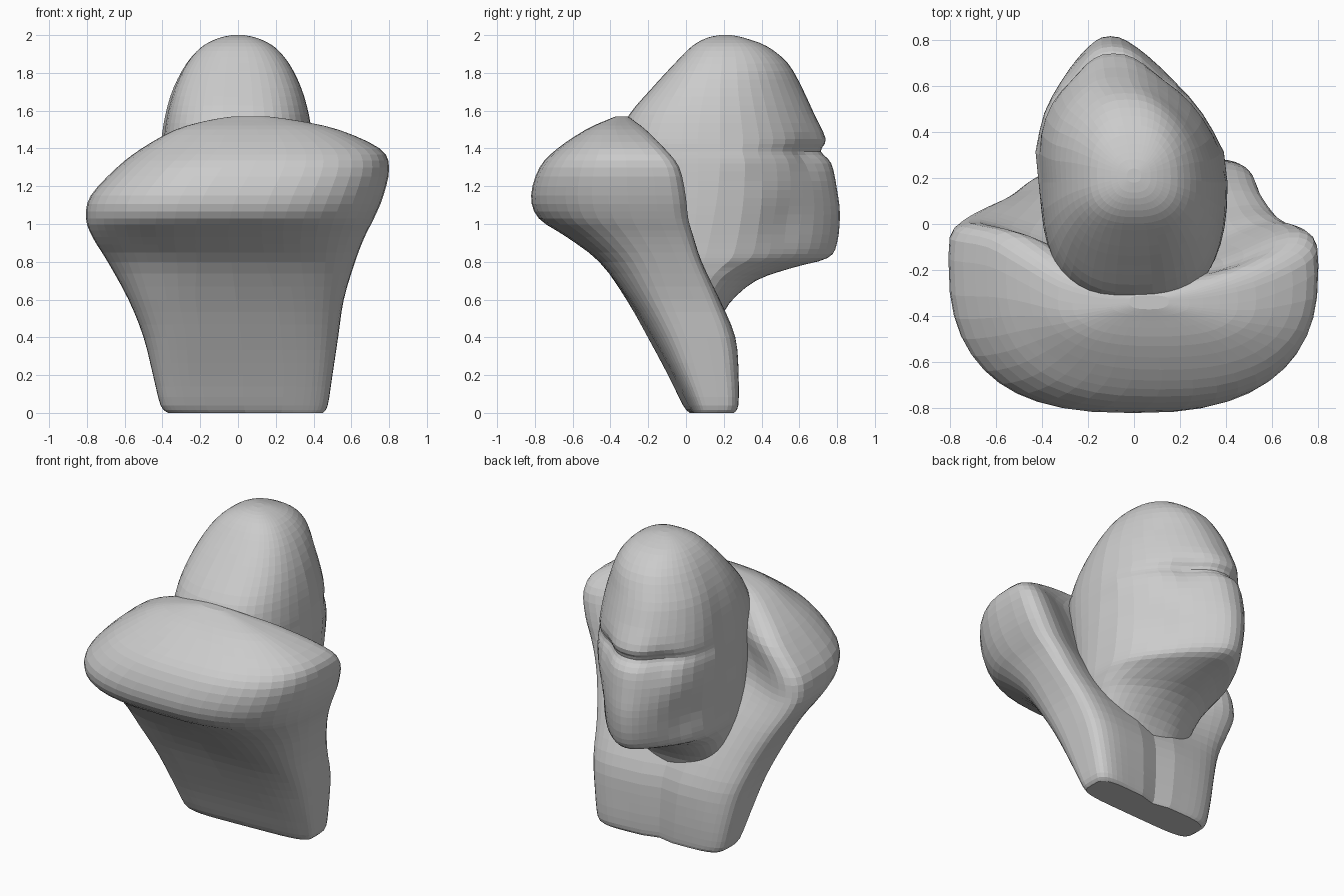
import bpy
import bmesh
import math


def spline(rows, per):
    """Catmull-Rom resampling of a table of section parameters."""
    out = []
    for i in range(len(rows) - 1):
        p0, p1 = rows[max(i - 1, 0)], rows[i]
        p2, p3 = rows[i + 1], rows[min(i + 2, len(rows) - 1)]
        for k in range(per):
            t = k / per
            out.append([0.5 * (2 * b + (c - a) * t + (2 * a - 5 * b + 4 * c - d) * t * t
                               + (3 * b - a - 3 * c + d) * t ** 3)
                        for a, b, c, d in zip(p0, p1, p2, p3)])
    out.append(list(rows[-1]))
    return out


def loft(name, rings):
    bm = bmesh.new()
    vs = [[bm.verts.new(p) for p in ring] for ring in rings]
    n = len(vs[0])
    for a, b in zip(vs, vs[1:]):
        for i in range(n):
            j = (i + 1) % n
            bm.faces.new((a[i], a[j], b[j], b[i]))
    bm.faces.new(vs[0][::-1])
    bm.faces.new(vs[-1])
    bmesh.ops.recalc_face_normals(bm, faces=bm.faces[:])
    me = bpy.data.meshes.new(name)
    bm.to_mesh(me)
    bm.free()
    ob = bpy.data.objects.new(name, me)
    bpy.context.collection.objects.link(ob)
    return ob


def power(v, e):
    return math.copysign(abs(v) ** e, v)


N = 44
ANGLES = [2 * math.pi * i / N for i in range(N)]

# hunched shoulders and torso: z, x left, x right, y back, y widest, y front, roundness, dip, skew
TORSO = [
    (0.00, -.37, .45, .03, .14, .26, .4, .02, .02),
    (0.04, -.41, .475, .00, .14, .28, .4, .03, .03),
    (0.20, -.45, .50, -.08, .12, .285, .4, .03, .03),
    (0.40, -.50, .53, -.19, .08, .27, .45, .03, .03),
    (0.60, -.58, .56, -.31, .02, .20, .5, .05, .02),
    (0.80, -.69, .62, -.46, -.04, .13, .65, .12, 0),
    (0.93, -.77, .67, -.63, -.10, .10, .72, .18, 0),
    (1.03, -.805, .72, -.78, -.14, .08, .76, .22, 0),
    (1.15, -.78, .77, -.82, -.16, .07, .76, .24, 0),
    (1.30, -.64, .80, -.775, -.18, .03, .76, .22, 0),
    (1.40, -.51, .75, -.68, -.24, -.06, .8, .16, 0),
    (1.50, -.33, .53, -.53, -.33, -.18, .8, .06, 0),
    (1.55, -.15, .30, -.42, -.35, -.27, .8, .01, 0),
    (1.57, -.02, .15, -.37, -.34, -.31, .8, 0, 0),
]


def torso_ring(r):
    z, xl, xr, yb, ym, yf, e, dip, skew = r
    cx, a = (xl + xr) / 2, (xr - xl) / 2
    pts = []
    for t in ANGLES:
        c, s = math.cos(t), math.sin(t)
        if s < 0:
            x, y = power(c, e), ym - (ym - yb) * abs(s) ** e
        else:
            x = power(c, .7)
            y = ym + (yf - ym) * abs(s) ** .5 - dip * s ** 5
            if z < .7:  # breastbone crease
                y -= .025 * math.exp(-(x / .12) ** 2)
        pts.append((cx + a * x, y + skew * x, z))
    return pts


loft("shoulders", [torso_ring(r) for r in spline(TORSO, 3)])

# head: z, half width, y back, y widest, y front, front width factor
HEAD = [
    (0.46, .26, -.05, .05, .17, .9),
    (0.58, .32, -.10, .05, .23, .8),
    (0.70, .36, -.18, .06, .37, .65),
    (0.77, .375, -.22, .08, .57, .48),
    (0.82, .385, -.25, .10, .75, .40),
    (0.90, .39, -.27, .12, .80, .40),
    (1.05, .40, -.29, .15, .815, .42),
    (1.18, .405, -.32, .17, .80, .46),
    (1.32, .405, -.35, .18, .77, .50),
    (1.385, .40, -.36, .18, .715, .53),
    (1.45, .395, -.36, .18, .74, .55),
    (1.58, .375, -.30, .18, .68, .62),
    (1.72, .335, -.18, .18, .615, .7),
    (1.85, .27, -.06, .19, .54, .8),
    (1.94, .19, .03, .20, .43, .9),
    (1.985, .10, .11, .21, .31, 1),
    (2.00, .03, .18, .21, .24, 1),
]

# sculpted bumps: centre, radius, scale change
BUMPS = [
    ((-.27, .64, 1.36), .10, -.06), ((.12, .64, 1.36), .10, -.06),   # eye sockets
    ((-.36, .50, 1.00), .15, -.08), ((.20, .50, 1.00), .15, -.08),   # cheek hollows
    ((-.42, .25, 1.30), .08, .05), ((.36, .30, 1.33), .08, .03),     # ears
]


def head_ring(r):
    z, hw, yb, ym, yf, front = r
    pts = []
    for t in ANGLES:
        c, s = math.cos(t), math.sin(t)
        x, y = hw * power(c, .78), ym
        if s < 0:
            y -= (ym - yb) * abs(s) ** .78
        else:
            y += (yf - ym) * s ** .78
            x *= 1 - (1 - front) * s ** 2
        x -= .1 * max(0, (y - .2) / .6) * min(1, (2 - z) / .3)
        for (bx, by, bz), rad, amt in BUMPS:
            d2 = (x - bx) ** 2 + (y - by) ** 2 + (z - bz) ** 2
            k = 1 + amt * math.exp(-d2 / rad ** 2)
            x, y = x * k, ym + (y - ym) * k
        pts.append((x, y, z))
    return pts


loft("head", [head_ring(r) for r in spline(HEAD, 3)])
